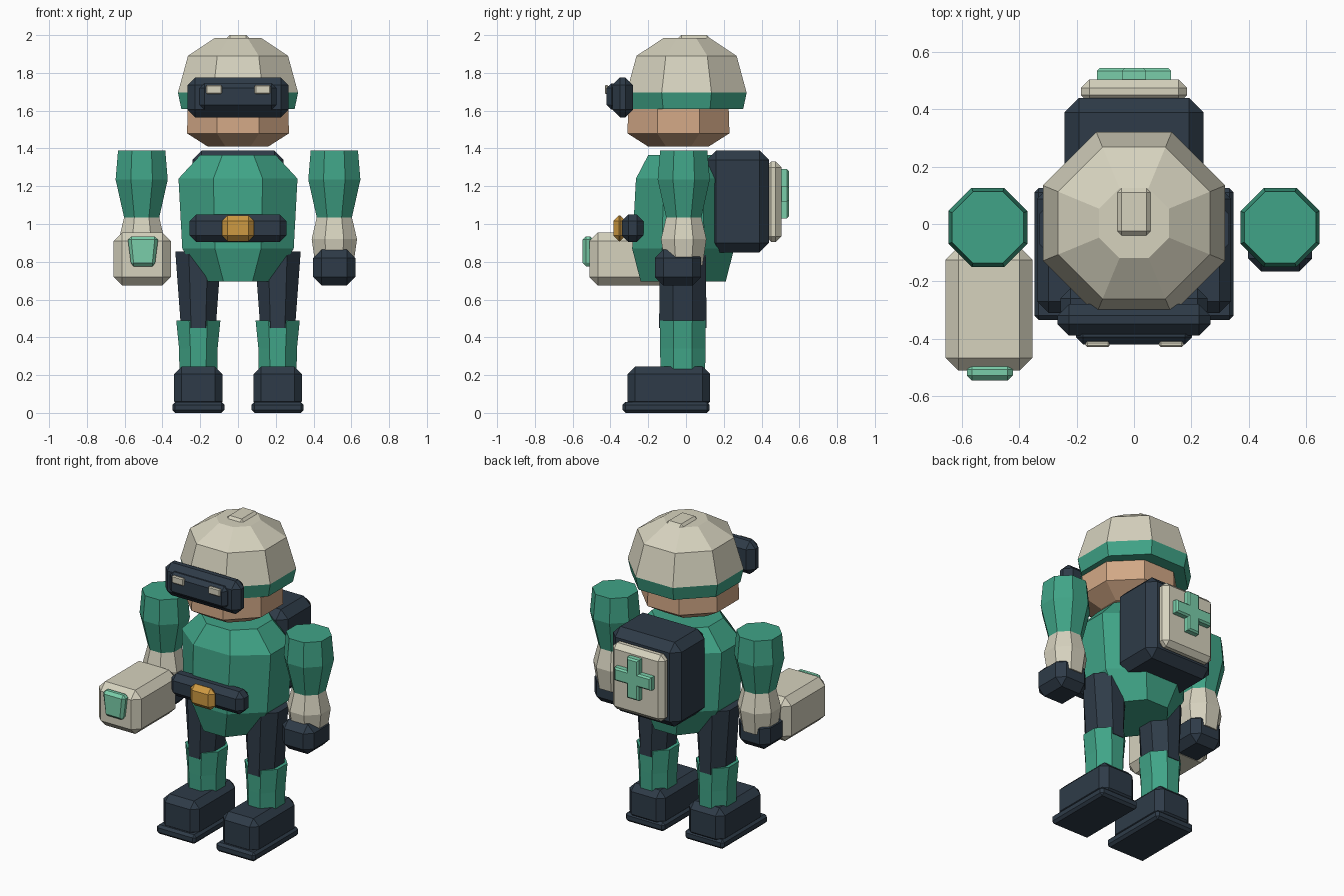
import bpy, bmesh, math
from mathutils import Matrix, Vector

cube = bpy.data.objects.get("Cube")
if cube:
    bpy.data.objects.remove(cube)


def material(name, *srgb):
    col = [((c / 255 + 0.055) / 1.055) ** 2.4 for c in srgb] + [1]
    m = bpy.data.materials.new(name)
    m.use_nodes = True
    m.diffuse_color = col
    m.node_tree.nodes["Principled BSDF"].inputs["Base Color"].default_value = col
    return m


GREEN = material("suit green", 64, 164, 135)
DARK = material("dark slate", 46, 59, 72)
CREAM = material("warm cream", 214, 210, 190)
SKIN = material("skin tan", 210, 168, 134)
GOLD = material("buckle gold", 206, 154, 66)
MINT = material("light mint", 122, 206, 170)


def finish(bm, name, *mats):
    bmesh.ops.recalc_face_normals(bm, faces=bm.faces)
    me = bpy.data.meshes.new(name)
    bm.to_mesh(me)
    bm.free()
    for m in mats:
        me.materials.append(m)
    ob = bpy.data.objects.new(name, me)
    bpy.context.collection.objects.link(ob)
    return ob


def box(name, mat, x, y, z, chamfer):
    """Chamfered block from its extents along each axis."""
    bm = bmesh.new()
    bmesh.ops.create_cube(bm, size=1)
    size = Vector((x[1] - x[0], y[1] - y[0], z[1] - z[0]))
    mid = Vector((x[0] + x[1], y[0] + y[1], z[0] + z[1])) / 2
    for v in bm.verts:
        v.co = v.co * size + mid
    if chamfer:
        bmesh.ops.bevel(bm, geom=bm.edges[:], offset=chamfer, segments=1,
                        affect='EDGES', profile=0.5)
    return finish(bm, name, mat)


def octagon(name, mats, cx, cy, rings):
    """Eight-sided stack; each ring is (z, half width, half depth)."""
    bm = bmesh.new()
    r = 1 / math.cos(math.pi / 8)
    angles = [(i + 0.5) * math.pi / 4 for i in range(8)]
    loops = [[bm.verts.new((cx + hx * r * math.cos(a), cy + hy * r * math.sin(a), z))
              for a in angles] for z, hx, hy in rings]
    bm.faces.new(loops[0])
    bm.faces.new(loops[-1])
    for lo, hi in zip(loops, loops[1:]):
        for i in range(8):
            j = (i + 1) % 8
            bm.faces.new((lo[i], lo[j], hi[j], hi[i]))
    return finish(bm, name, *mats)


def round_octagon(name, mats, cx, cy, rings):
    return octagon(name, mats, cx, cy, [(z, h, h) for z, h in rings])


# Head and helmet, with a green rim below the shell
round_octagon("head", [SKIN], 0, -0.04, [(1.41, 0.16), (1.48, 0.27), (1.64, 0.265)])
helmet = round_octagon("helmet", [CREAM, GREEN], 0, 0.003,
                       [(1.61, 0.30), (1.695, 0.318), (1.89, 0.265), (1.985, 0.122)])
for p in helmet.data.polygons:
    p.material_index = int(p.center.z < 1.69)
box("helmet_crest", CREAM, (-0.058, 0.058), (-0.04, 0.125), (1.96, 2.0), 0.015)

# Goggles
box("goggle_frame", DARK, (-0.267, 0.267), (-0.39, -0.28), (1.565, 1.775), 0.04)
box("goggle_lens", DARK, (-0.203, 0.203), (-0.42, -0.36), (1.605, 1.745), 0.025)
for name, x in (("right", -0.127), ("left", 0.13)):
    box(name + "_goggle_glint", CREAM, (x - 0.042, x + 0.042), (-0.43, -0.41), (1.688, 1.736), 0.006)

# Torso
octagon("torso", [GREEN], 0, -0.015,
        [(0.695, 0.185, 0.225), (0.87, 0.295, 0.27), (1.24, 0.315, 0.25), (1.365, 0.2, 0.185)])

# Belt and buckle
box("belt_pouch", DARK, (-0.257, 0.257), (-0.34, -0.225), (0.905, 1.05), 0.035)
box("belt_buckle", GOLD, (-0.086, 0.086), (-0.385, -0.32), (0.908, 1.046), 0.03)

# Backpack with a cross on its panel
box("backpack", DARK, (-0.242, 0.242), (0.11, 0.44), (0.85, 1.39), 0.05)
box("backpack_panel", CREAM, (-0.185, 0.185), (0.42, 0.505), (0.905, 1.33), 0.03)
bm = bmesh.new()
w, l = 0.042, 0.13
outline = [(w, l), (w, w), (l, w), (l, -w), (w, -w), (w, -l),
           (-w, -l), (-w, -w), (-l, -w), (-l, w), (-w, w), (-w, l)]
base = bm.faces.new([bm.verts.new((x, 0.495, 1.16 + z)) for x, z in outline])
solid = bmesh.ops.extrude_face_region(bm, geom=[base])
top = [v for v in solid["geom"] if isinstance(v, bmesh.types.BMVert)]
bmesh.ops.translate(bm, verts=top, vec=(0, 0.05, 0))
rim = [e for e in bm.edges if all(v.co.y > 0.53 for v in e.verts)]
bmesh.ops.bevel(bm, geom=rim, offset=0.01, segments=1, affect='EDGES', profile=0.5)
finish(bm, "backpack_cross", MINT)

# Limbs, the same on both sides
for side, s in (("right", -1), ("left", 1)):
    ax, lx = s * 0.51, s * 0.21
    round_octagon(side + "_upper_arm", [GREEN], ax, -0.012,
                  [(1.03, 0.092), (1.235, 0.138), (1.39, 0.125)])
    round_octagon(side + "_forearm", [CREAM], ax, -0.012,
                  [(0.78, 0.1), (0.92, 0.12), (1.07, 0.085)])
    box(side + "_glove", DARK, (ax - 0.112, ax + 0.112), (-0.165, 0.08), (0.675, 0.865), 0.045)
    octagon(side + "_thigh", [DARK], lx, -0.017,
            [(0.45, 0.092, 0.125), (0.855, 0.122, 0.123)])
    octagon(side + "_shin", [GREEN], lx, -0.017,
            [(0.2, 0.1, 0.118), (0.34, 0.102, 0.12), (0.49, 0.117, 0.121)])
    box(side + "_boot", DARK, (lx - 0.128, lx + 0.128), (-0.31, 0.128), (0.02, 0.245), 0.04)
    box(side + "_boot_sole", DARK, (lx - 0.138, lx + 0.138), (-0.335, 0.125), (0, 0.058), 0.015)

# Carried case with a tapered front badge
box("case", CREAM, (-0.658, -0.355), (-0.512, -0.08), (0.675, 0.955), 0.045)
badge = box("case_badge", MINT, (-0.583, -0.423), (-0.547, -0.49), (0.775, 0.935), 0.018)
for v in badge.data.vertices:
    if v.co.z < 0.85:
        v.co.x = -0.503 + (v.co.x + 0.503) * 0.8
